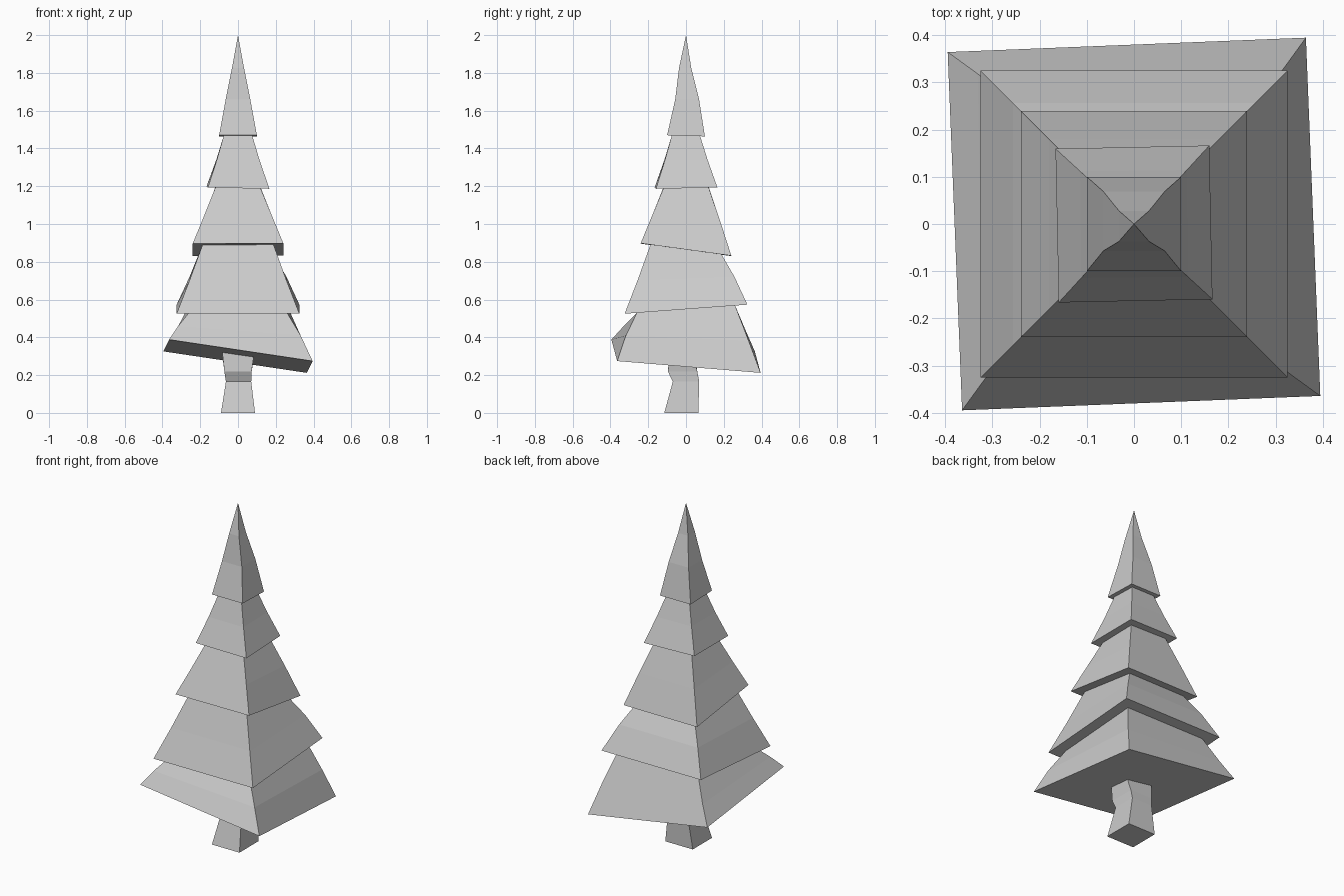
import bpy, bmesh
from math import cos, sin, radians

if "Cube" in bpy.data.objects:
    bpy.data.objects.remove(bpy.data.objects["Cube"])


def ring(z, hx, y0, y1, cx=0.0, slope_x=0.0, slope_y=0.0, turn=0.0):
    """Four corners of a rectangle, optionally turned, lying on a sloped plane."""
    c, s = cos(radians(turn)), sin(radians(turn))
    points = []
    for x, y in ((cx - hx, y0), (cx + hx, y0), (cx + hx, y1), (cx - hx, y1)):
        px, py = x * c - y * s, x * s + y * c
        points.append((px, py, z + slope_x * px + slope_y * py))
    return points


def loft(name, rings, apex=None, bottom=True):
    """Skin square rings from bottom to top, ending in an optional apex."""
    bm = bmesh.new()
    loops = [[bm.verts.new(p) for p in r] for r in rings]
    if bottom:
        bm.faces.new(loops[0][::-1])
    for a, b in zip(loops, loops[1:]):
        for i in range(4):
            j = (i + 1) % 4
            bm.faces.new((a[i], a[j], b[j], b[i]))
    if apex:
        tip = bm.verts.new(apex)
        for i in range(4):
            bm.faces.new((loops[-1][i], loops[-1][(i + 1) % 4], tip))
    mesh = bpy.data.meshes.new(name)
    bm.to_mesh(mesh)
    bm.free()
    obj = bpy.data.objects.new(name, mesh)
    bpy.context.collection.objects.link(obj)
    return obj


# Branch tiers: rim z, rim half width, slope x, slope y, turn, mid z, mid half, top half
tiers = [
    (0.300, 0.380, -0.146, -0.088, 2.3, 0.42, 0.325, 0.260),
    (0.549, 0.325, 0.000, 0.074, 0.0, 0.71, 0.257, 0.188),
    (0.864, 0.240, 0.004, -0.137, 0.0, 1.03, 0.180, 0.120),
    (1.193, 0.163, -0.020, 0.020, 1.2, 1.34, 0.113, 0.075),
    (1.467, 0.100, 0.000, -0.030, 0.0, None, None, None),
]

# Foliage: each tier's top meets the flat underside of the next tier
rings = []
for k, (z, half, sx, sy, turn, mz, mh, th) in enumerate(tiers):
    rings.append(ring(z, half, -half, half, 0, sx, sy, turn))
    if mz is None:
        break
    rings.append(ring(mz, mh, -mh, mh, 0, sx / 2, sy / 2, turn / 2))
    nz, _, nsx, nsy = tiers[k + 1][:4]
    rings.append(ring(nz, th, -th, th, 0, nsx, nsy))
# Wavy tip
rings.append(ring(1.66, 0.065, -0.057, 0.069))
rings.append(ring(1.825, 0.032, -0.037, 0.028))
loft("foliage", rings, apex=(0, 0, 2))

# Trunk: crooked post reaching the sloped underside of the lowest tier
loft("trunk", [
    ring(0.0, 0.090, -0.115, 0.065),
    ring(0.165, 0.067, -0.070, 0.070, 0.003),
    ring(0.218, 0.072, -0.095, 0.060),
    ring(0.300, 0.083, -0.090, 0.045, 0, -0.146, -0.088),
])
